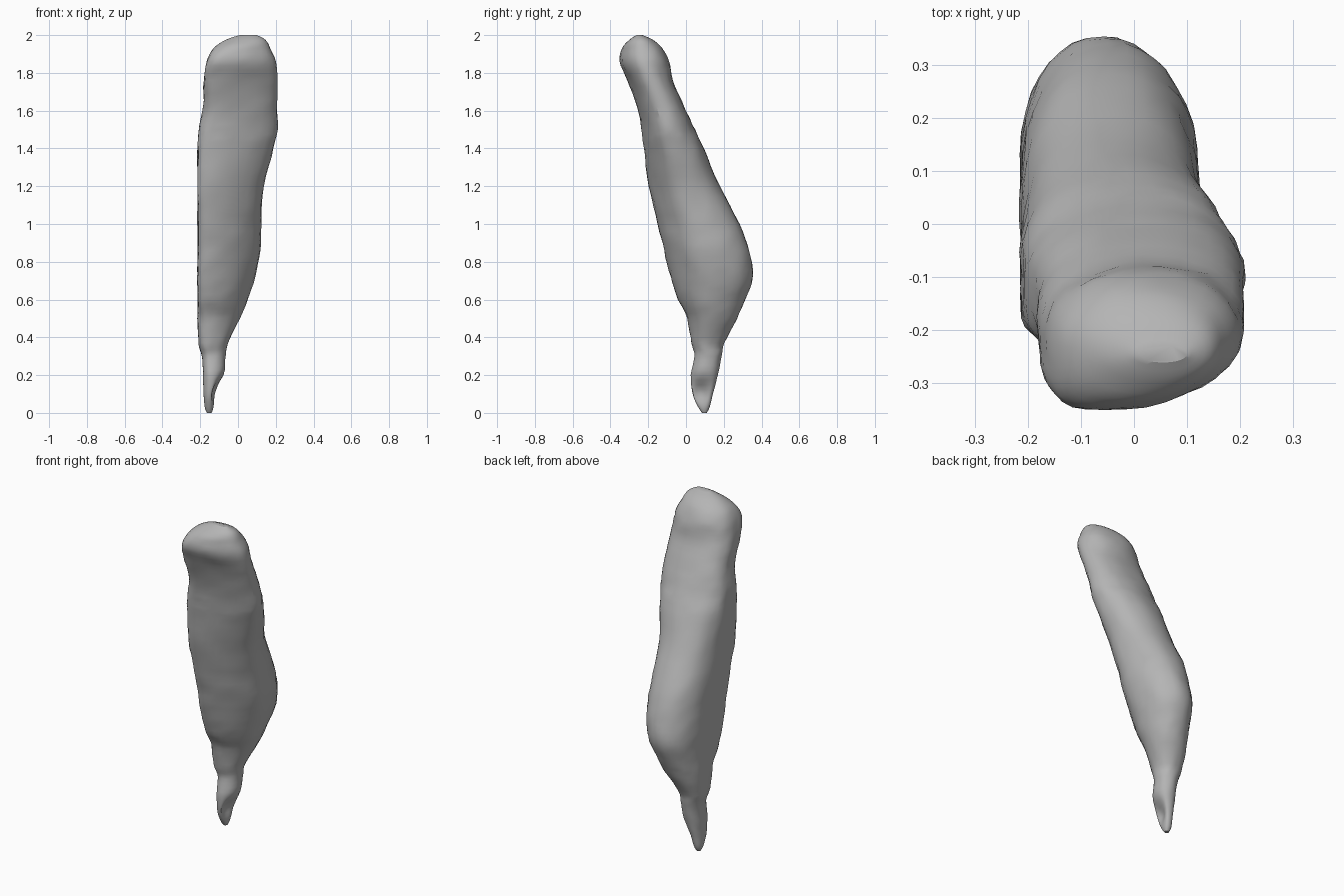
import bpy, bmesh
from math import cos, sin, tau, copysign, exp
from mathutils import Vector, noise

if "Cube" in bpy.data.objects:
    bpy.data.objects.remove(bpy.data.objects["Cube"])

# Cross-sections up the root: z, x left, x right, y front, y back, ridge skew
SECTIONS = [
    (0.00, -0.165, -0.14, 0.085, 0.11, 0.0),
    (0.03, -0.177, -0.127, 0.065, 0.125, 0.0),
    (0.10, -0.182, -0.108, 0.035, 0.142, 0.1),
    (0.20, -0.185, -0.073, 0.025, 0.168, 0.2),
    (0.30, -0.19, -0.065, 0.045, 0.188, 0.2),
    (0.37, -0.211, -0.05, 0.028, 0.205, 0.3),
    (0.50, -0.213, 0.01, 0.005, 0.27, 0.45),
    (0.60, -0.213, 0.052, -0.043, 0.315, 0.55),
    (0.72, -0.213, 0.09, -0.083, 0.353, 0.6),
    (0.86, -0.213, 0.12, -0.115, 0.335, 0.6),
    (1.00, -0.213, 0.123, -0.15, 0.285, 0.6),
    (1.20, -0.213, 0.137, -0.195, 0.18, 0.6),
    (1.40, -0.213, 0.189, -0.225, 0.094, 0.55),
    (1.50, -0.206, 0.209, -0.235, 0.045, 0.5),
    (1.62, -0.185, 0.209, -0.258, -0.006, 0.45),
    (1.76, -0.18, 0.211, -0.308, -0.07, 0.45),
    (1.86, -0.168, 0.198, -0.353, -0.088, 0.4),
    (1.93, -0.13, 0.172, -0.338, -0.125, 0.25),
    (1.975, -0.065, 0.145, -0.30, -0.175, 0.0),
    (2.00, 0.01, 0.10, -0.262, -0.23, 0.0),
]
SIDES, STEPS = 36, 4


def blend(a, b, c, d, t):
    """Catmull-Rom blend of four section rows."""
    return [0.5 * (2 * q + (r - p) * t + (2 * p - 5 * q + 4 * r - s) * t * t
                   + (3 * q - p - 3 * r + s) * t ** 3)
            for p, q, r, s in zip(a, b, c, d)]


def all_rows():
    last = len(SECTIONS) - 1
    pick = lambda i: SECTIONS[max(0, min(last, i))]
    for i in range(last):
        for k in range(STEPS):
            yield blend(pick(i - 1), pick(i), pick(i + 1), pick(i + 2), k / STEPS)
    yield SECTIONS[-1]


def power(v, p):
    return copysign(abs(v) ** p, v)


def section_point(row, angle):
    z, xl, xr, yf, yb, skew = row
    c, s = cos(angle), sin(angle)
    hw, hd = (xr - xl) / 2, (yb - yf) / 2
    x = power(c, 0.94)
    y = power(s, 0.94)
    if s < 0:                                  # front ridge sits to the left
        x = max(-1, x - skew * s * s)
    # broken hollow on the right of the tail
    bite = exp(-((z - 0.11) / 0.06) ** 2) * max(0, cos(angle + 0.35)) ** 2
    x -= 0.9 * bite * max(0, c)
    p = Vector(((xl + xr) / 2 + hw * x, (yf + yb) / 2 + hd * y, z))
    # fine lumps in the skin
    n = noise.noise(p * 9) * 0.005 + noise.noise(p * 27) * 0.004
    fade = min(1, hw / 0.1) * max(0, min(1, (1.98 - z) * 10))
    return p + Vector((c, s, 0)) * n * fade


# Root body
bm = bmesh.new()
rings = [[bm.verts.new(section_point(row, tau * j / SIDES)) for j in range(SIDES)]
         for row in all_rows()]
for low, high in zip(rings, rings[1:]):
    for j in range(SIDES):
        k = (j + 1) % SIDES
        bm.faces.new((low[j], low[k], high[k], high[j]))
bm.faces.new(rings[0][::-1])
bm.faces.new(rings[-1])
bmesh.ops.recalc_face_normals(bm, faces=bm.faces)

mesh = bpy.data.meshes.new("root_body")
bm.to_mesh(mesh)
bm.free()
root = bpy.data.objects.new("root_body", mesh)
bpy.context.collection.objects.link(root)

# Darker grey skin
skin = bpy.data.materials.new("skin")
skin.diffuse_color = (0.46, 0.46, 0.46, 1)
skin.use_nodes = True
skin.node_tree.nodes["Principled BSDF"].inputs["Base Color"].default_value = skin.diffuse_color
mesh.materials.append(skin)

bpy.context.view_layer.objects.active = root
root.select_set(True)
bpy.ops.object.shade_smooth_by_angle(angle=0.5)
